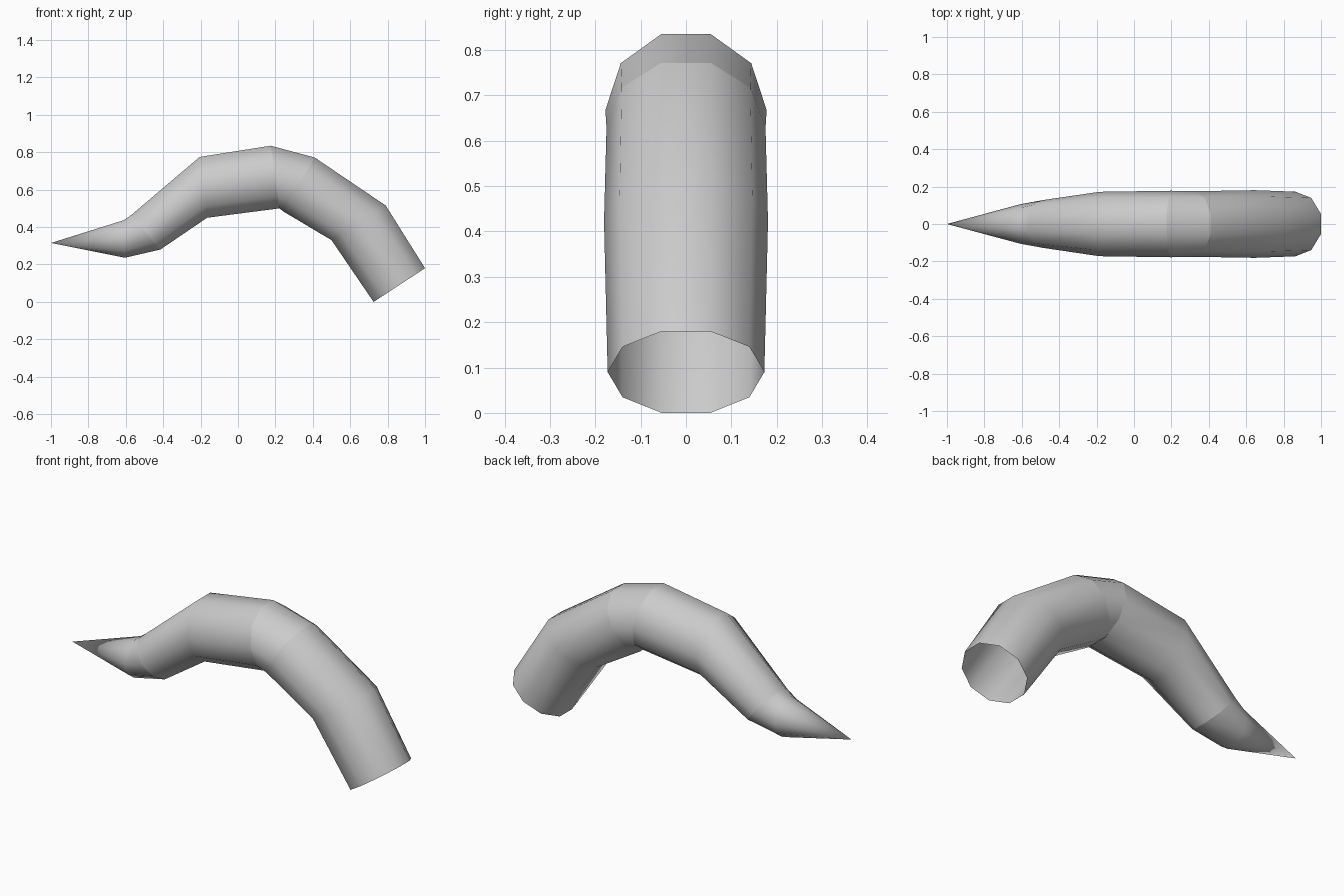
import bpy, bmesh, math

if "Cube" in bpy.data.objects:
    bpy.data.objects.remove(bpy.data.objects["Cube"])

SIDES = 10
# Ring stations along the horn: (top x, top z, bottom x, bottom z, sharp seam)
RINGS = [
    (1.00, 0.18, 0.725, 0.00, False),
    (0.79, 0.515, 0.50, 0.33, False),
    (0.41, 0.772, 0.24, 0.485, True),
    (0.175, 0.835, 0.222, 0.50, True),
    (-0.205, 0.775, -0.165, 0.45, False),
    (-0.57, 0.465, -0.415, 0.28, True),
    (-0.61, 0.437, -0.605, 0.236, False),
]
TIP = (-1.0, 0.0, 0.315)

grey = bpy.data.materials.new("light grey")
grey.diffuse_color = (0.6, 0.6, 0.6, 1)
grey.use_nodes = True
grey.node_tree.nodes["Principled BSDF"].inputs["Base Color"].default_value = grey.diffuse_color

bm = bmesh.new()

# Tilted ten-sided rings, flat edge at top and bottom
flat = math.sin(math.radians(72))
loops = []
for tx, tz, bx, bz, seam in RINGS:
    cx, cz = (tx + bx) / 2, (tz + bz) / 2
    ux, uz = (tx - bx) / 2 / flat, (tz - bz) / 2 / flat
    r = math.hypot(ux, uz)
    ring = []
    for k in range(SIDES):
        a = math.tau * k / SIDES
        s = math.sin(a)
        ring.append(bm.verts.new((cx + ux * s, r * math.cos(a), cz + uz * s)))
    loops.append(ring)

# Tube walls, open at the wide end
for a, b in zip(loops, loops[1:]):
    for k in range(SIDES):
        j = (k + 1) % SIDES
        bm.faces.new((a[k], a[j], b[j], b[k]))

# Pointed end
tip = bm.verts.new(TIP)
for k in range(SIDES):
    bm.faces.new((loops[-1][k], loops[-1][(k + 1) % SIDES], tip))

bmesh.ops.recalc_face_normals(bm, faces=bm.faces)
if sum(f.normal.dot(f.calc_center_median() - loops[3][0].co.lerp(loops[3][5].co, 0.5))
       for f in bm.faces if all(v in loops[3] + loops[4] for v in f.verts)) < 0:
    bmesh.ops.reverse_faces(bm, faces=bm.faces)

# Smooth around, with hard seams between sections
for f in bm.faces:
    f.smooth = True
for ring, data in zip(loops, RINGS):
    if data[4]:
        for k in range(SIDES):
            bm.edges.get((ring[k], ring[(k + 1) % SIDES])).smooth = False

mesh = bpy.data.meshes.new("curved_horn")
bm.to_mesh(mesh)
bm.free()
mesh.materials.append(grey)
horn = bpy.data.objects.new("curved_horn", mesh)
bpy.context.collection.objects.link(horn)
